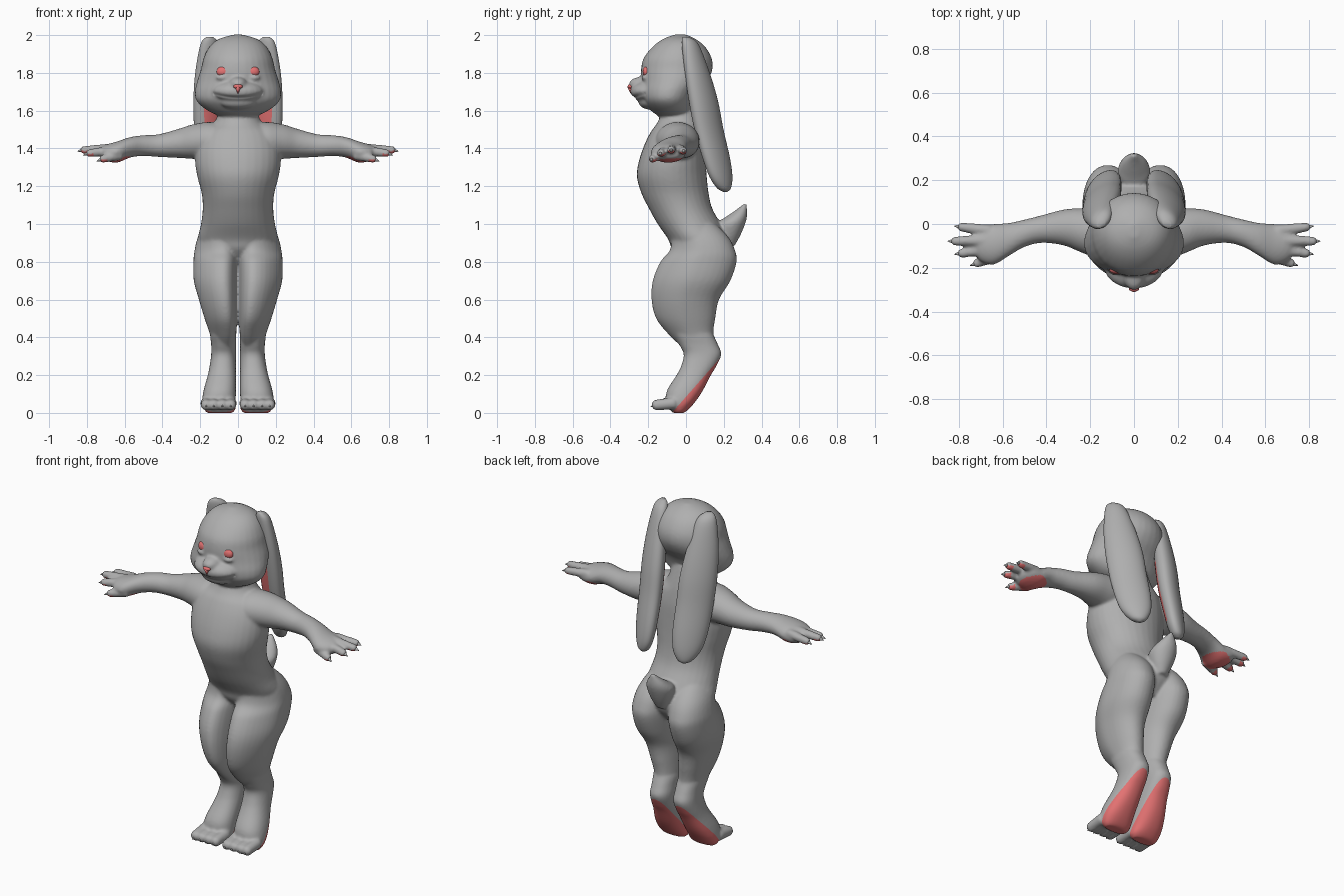
import bpy
import bmesh
import math
from mathutils import Matrix, Vector

cube = bpy.data.objects.get("Cube")
if cube:
    bpy.data.objects.remove(cube)


def make_material(name, colour):
    mat = bpy.data.materials.new(name)
    mat.use_nodes = True
    mat.diffuse_color = colour
    mat.node_tree.nodes["Principled BSDF"].inputs["Base Color"].default_value = colour
    return mat


fur = make_material("grey_fur", (.43, .43, .43, 1))
pink = make_material("red_pink", (.78, .17, .17, 1))


def finish(bm, name, *materials):
    """Turn a bmesh into a smooth shaded object."""
    bmesh.ops.recalc_face_normals(bm, faces=bm.faces)
    mesh = bpy.data.meshes.new(name)
    bm.to_mesh(mesh)
    bm.free()
    for mat in materials:
        mesh.materials.append(mat)
    mesh.shade_smooth()
    obj = bpy.data.objects.new(name, mesh)
    bpy.context.collection.objects.link(obj)
    return obj


def spline_rows(rows, steps=5):
    """Smoothly interpolate the cross-section rows."""
    padded = [rows[0]] + rows + [rows[-1]]
    result = []
    for p, q, r, s in zip(padded, padded[1:], padded[2:], padded[3:]):
        for i in range(steps):
            t = i / steps
            result.append([b + t * (c - a) / 2 + t * t * (a - 2.5 * b + 2 * c - d / 2)
                           + t ** 3 * (1.5 * (b - c) + (d - a) / 2)
                           for a, b, c, d in zip(p, q, r, s)])
    return result + [rows[-1]]


def loft(bm, rows, side=1, along="z", power=2, twist=0, lean=0, sides=32):
    """Skin oval sections; each row is position, then low and high of both widths.
    Lean moves the fullness of the front half towards the inner side."""
    rings = []
    for t, a0, a1, b0, b1 in spline_rows(rows):
        ring = []
        for k in range(sides):
            angle = math.tau * k / sides
            c, s = math.cos(angle), math.sin(angle)
            u = math.copysign(abs(c) ** (2 / power), c) * (a1 - a0) / 2
            v = math.copysign(abs(s) ** (2 / power), s) * (b1 - b0) / 2
            if s < 0:
                v *= 1 - lean * c
            a = (a0 + a1) / 2 + u * math.cos(twist) - v * math.sin(twist)
            b = (b0 + b1) / 2 + u * math.sin(twist) + v * math.cos(twist)
            co = (a, b, t) if along == "z" else (t, a, b)
            ring.append(bm.verts.new((co[0] * side, co[1], co[2])))
        rings.append(ring)
    for low, high in zip(rings, rings[1:]):
        for k in range(sides):
            n = (k + 1) % sides
            bm.faces.new((low[k], low[n], high[n], high[k]))
    bm.faces.new(rings[0])
    bm.faces.new(rings[-1])


def symmetric(rows):
    """Rows given as z, half width, front, back."""
    return [(z, -w, w, front, back) for z, w, front, back in rows]


def ball(bm, centre, radii):
    matrix = Matrix.Translation(centre) @ Matrix.Diagonal((*radii, 1))
    bmesh.ops.create_uvsphere(bm, u_segments=24, v_segments=16, radius=1, matrix=matrix)


def cone(bm, start, end, r1, r2):
    start, end = Vector(start), Vector(end)
    axis = end - start
    matrix = Matrix.Translation((start + end) / 2) @ axis.to_track_quat("Z", "Y").to_matrix().to_4x4()
    bmesh.ops.create_cone(bm, cap_ends=True, segments=16, radius1=r1, radius2=r2,
                          depth=axis.length, matrix=matrix)


def mirrored(point, side):
    return (point[0] * side, point[1], point[2])


torso = symmetric([
    (.78, .1, 0, .17), (.86, .19, -.07, .228), (.92, .212, -.095, .228),
    (1, .196, -.15, .185), (1.08, .187, -.195, .14), (1.16, .192, -.235, .12),
    (1.25, .215, -.26, .11), (1.33, .227, -.25, .105), (1.42, .222, -.22, .1),
    (1.49, .19, -.185, .09), (1.54, .125, -.15, .08), (1.65, .08, -.1, .05)])

head = symmetric([
    (1.56, .07, -.13, .01), (1.6, .16, -.185, .03), (1.65, .218, -.228, .045),
    (1.7, .228, -.24, .07), (1.76, .215, -.238, .115), (1.82, .196, -.238, .14),
    (1.88, .182, -.223, .135), (1.94, .15, -.175, .1), (1.98, .1, -.12, .05),
    (2.003, .02, -.06, 0)])

tail = symmetric([
    (.88, .03, .2, .255), (.94, .06, .17, .288), (1, .075, .16, .313),
    (1.04, .06, .215, .323), (1.08, .03, .272, .323), (1.11, .006, .308, .32)])

# Hip, thigh and knee, then calf and raised heel down to the ball of the foot
thigh = [
    (1.06, .06, .14, -.06, .06), (1, .03, .18, -.09, .155), (.93, .005, .213, -.07, .225),
    (.86, .004, .23, -.077, .26), (.8, .003, .236, -.125, .268), (.7, .003, .234, -.165, .235),
    (.6, .004, .207, -.173, .175), (.5, .005, .177, -.15, .155), (.42, .009, .15, -.09, .145),
    (.36, .02, .135, -.03, .16)]
shin = [
    (.48, .04, .14, -.07, .12), (.42, .011, .148, -.065, .143), (.36, .011, .142, -.035, .17),
    (.31, .011, .142, -.012, .187), (.25, .011, .15, -.025, .162), (.2, .011, .16, -.05, .132),
    (.12, .011, .182, -.1, .09), (.06, .012, .19, -.105, .05), (.02, .013, .18, -.085, .015),
    (0, .03, .165, -.07, -.01)]

# Shoulder to palm
arm = [
    (.06, -.14, .04, 1.37, 1.53), (.15, -.16, .07, 1.34, 1.54), (.24, -.13, .072, 1.345, 1.527),
    (.32, -.098, .066, 1.35, 1.502), (.42, -.086, .04, 1.355, 1.475), (.5, -.105, .02, 1.36, 1.47),
    (.57, -.145, .005, 1.352, 1.46), (.64, -.185, 0, 1.325, 1.437),
    (.7, -.17, -.005, 1.335, 1.42), (.73, -.13, -.03, 1.355, 1.405)]

ear = [
    (1.99, .13, .17, -.015, .015), (1.95, .095, .205, -.015, .06), (1.8, .066, .238, .01, .11),
    (1.65, .047, .25, .035, .15), (1.5, .043, .247, .065, .178), (1.35, .045, .24, .108, .212),
    (1.25, .06, .22, .14, .23), (1.19, .092, .182, .17, .232), (1.17, .125, .145, .198, .218)]

# Fingers and toes as start and end points
fingers = [((.66, -.03, 1.395), (.785, -.014, 1.388)), ((.67, -.075, 1.4), (.815, -.078, 1.392)),
           ((.67, -.115, 1.39), (.785, -.133, 1.375)), ((.62, -.145, 1.365), (.715, -.178, 1.345))]
toes = [((x, -.06, .052), (x, -.153, .042)) for x in (.038, .083, .128, .168)]

# All fur parts that blend into one another
bm = bmesh.new()
claws = bmesh.new()
loft(bm, torso)
loft(bm, head)
loft(bm, tail)
ball(bm, (0, -.185, 1.702), (.14, .11, .062))
ball(bm, (0, -.23, 1.74), (.05, .072, .04))
ball(bm, (0, -.19, 1.648), (.1, .062, .042))
for side in (1, -1):
    loft(bm, thigh, side, power=2.15, lean=.35)
    loft(bm, shin, side, power=2.3)
    loft(bm, arm, side, along="x")
    ball(bm, (.083 * side, -.212, 1.775), (.034, .024, .016))
    for digits, r1, r2 in ((fingers, .027, .021), (toes, .032, .029)):
        for start, end in digits:
            a, b = Vector(mirrored(start, side)), Vector(mirrored(end, side))
            cone(bm, a, b, r1, r2)
            ball(bm, b, (r2, r2, r2))
            way = (b - a).normalized()
            cone(claws, b + way * .008, b + way * .036 - Vector((0, 0, .006)), .012, .001)
rough = finish(bm, "body", fur, pink)
finish(claws, "claws", fur)

remesh = rough.modifiers.new("blend", "REMESH")
remesh.mode = "VOXEL"
remesh.voxel_size = .008
smooth = rough.modifiers.new("soften", "SMOOTH")
smooth.factor = .5
smooth.iterations = 6
graph = bpy.context.evaluated_depsgraph_get()
bm = bmesh.new()
bm.from_mesh(bpy.data.meshes.new_from_object(rough.evaluated_get(graph)))
bpy.data.objects.remove(rough)

# Smiling mouth crease
for v in bm.verts:
    if v.co.y < -.12 and abs(v.co.x) < .13 and 1.6 < v.co.z < 1.76:
        gap = v.co.z - (1.67 + 1.2 * v.co.x ** 2)
        v.co.y += .008 * math.exp(-(gap / .008) ** 2)

# Clean edge around the soles
feet = [f for f in bm.faces if f.calc_center_median().z < .31]
edges = {e for f in feet for e in f.edges}
verts = {v for f in feet for v in f.verts}
bmesh.ops.bisect_plane(bm, geom=feet + list(edges) + list(verts), dist=.0001,
                       plane_co=(0, -.075, 0), plane_no=(0, 1, -.88))
bm.normal_update()

# Paint soles, palms and finger pads
for f in bm.faces:
    c = f.calc_center_median()
    c.x = abs(c.x)
    sole = c.z < .31 and c.y > .88 * c.z - .075
    palm = math.hypot((c.x - .645) / .075, (c.y + .08) / .075) < 1
    pad = any((c - Vector(tip)).length < .027 for base, tip in fingers)
    under = f.normal.z < -.3 and 1.3 < c.z < 1.42
    f.material_index = int(sole or (under and (palm or pad)))
finish(bm, "body", fur, pink)

# Long drooping ears with a coloured inner face
for side, name in ((1, "left"), (-1, "right")):
    bm = bmesh.new()
    loft(bm, ear, side, twist=math.radians(-38))
    bmesh.ops.recalc_face_normals(bm, faces=bm.faces)
    inward = Vector((-.62 * side, -.79, 0))
    for f in bm.faces:
        z = f.calc_center_median().z
        f.material_index = int(f.normal.dot(inward) > .87 and 1.27 < z < 1.68)
    finish(bm, name + "_ear", fur, pink)

    bm = bmesh.new()
    ball(bm, (.079 * side, -.208, 1.806), (.034, .021, .029))
    finish(bm, name + "_eye", pink)

# Small pointed nose
bm = bmesh.new()
ball(bm, (0, -.294, 1.728), (.024, .015, .012))
cone(bm, (0, -.295, 1.728), (0, -.291, 1.692), .016, .003)
finish(bm, "nose", pink)
